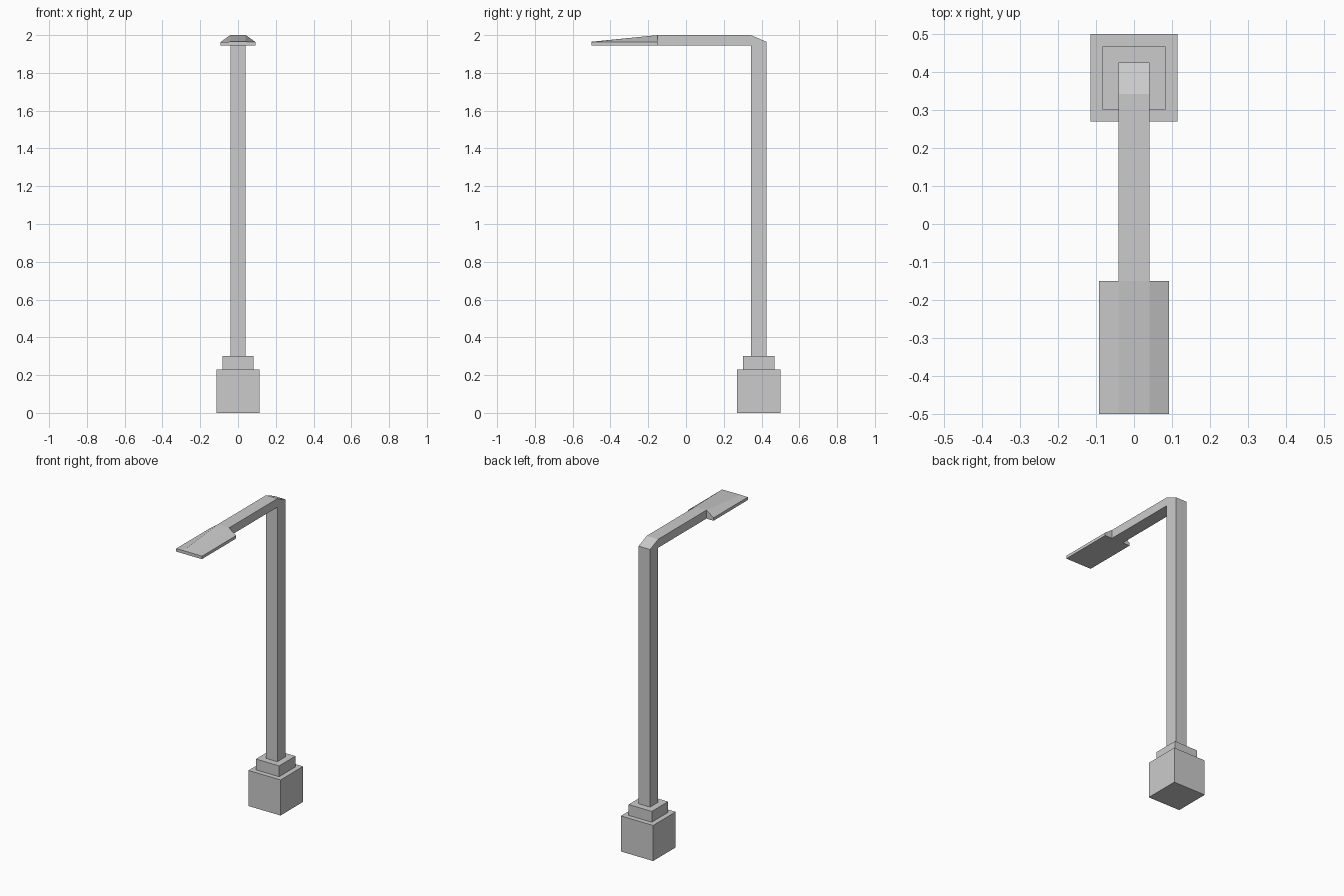
import bpy, bmesh

if "Cube" in bpy.data.objects:
    bpy.data.objects.remove(bpy.data.objects["Cube"])

grey = bpy.data.materials.new("plain_grey")
grey.diffuse_color = (0.6, 0.6, 0.6, 1)
grey.use_nodes = True
grey.node_tree.nodes["Principled BSDF"].inputs["Base Color"].default_value = grey.diffuse_color


def make(name, verts, faces):
    mesh = bpy.data.meshes.new(name)
    bm = bmesh.new()
    vs = [bm.verts.new(v) for v in verts]
    for f in faces:
        bm.faces.new([vs[i] for i in f])
    bmesh.ops.recalc_face_normals(bm, faces=bm.faces)
    bm.to_mesh(mesh)
    bm.free()
    mesh.materials.append(grey)
    obj = bpy.data.objects.new(name, mesh)
    bpy.context.collection.objects.link(obj)
    return obj


def loft(name, a, b):
    """Join two matching outlines with side faces and cap both ends."""
    n = len(a)
    sides = [(i, (i + 1) % n, n + (i + 1) % n, n + i) for i in range(n)]
    return make(name, a + b, sides + [tuple(range(n)), tuple(range(n, 2 * n))])


def block(name, half, yc, z0, z1):
    ring = [(-half, yc - half), (half, yc - half), (half, yc + half), (-half, yc + half)]
    return loft(name, [(x, y, z0) for x, y in ring], [(x, y, z1) for x, y in ring])


# stepped foot
block("base_block", 0.115, 0.385, 0.0, 0.23)
block("base_step", 0.083, 0.385, 0.23, 0.30)

# pole and arm, one bent profile with a chamfered outer corner
profile = [(0.343, 0.30), (0.425, 0.30), (0.425, 1.965), (0.343, 2.0),
           (-0.15, 2.0), (-0.15, 1.945), (0.343, 1.945)]
loft("pole_and_arm", [(-0.041, y, z) for y, z in profile],
     [(0.041, y, z) for y, z in profile])


# lamp head: flat slab at the tip, rising to the arm height at the back
def section(y, top):
    return [(-0.092, y, 1.945), (0.092, y, 1.945), (0.092, y, 1.964),
            (0.041, y, top), (-0.041, y, top), (-0.092, y, 1.964)]


loft("lamp_head", section(-0.5, 1.965), section(-0.15, 2.0))
